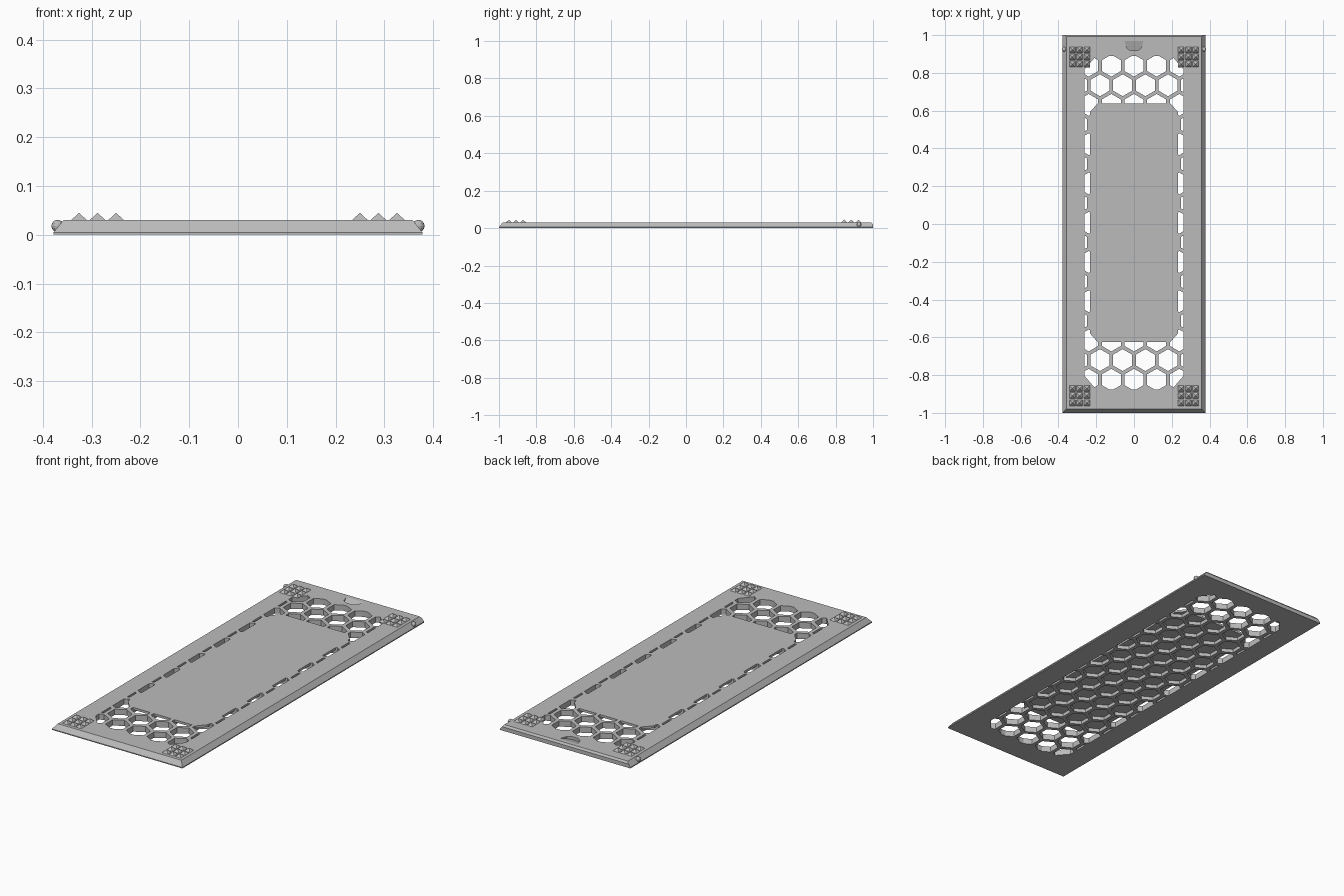
import bpy, bmesh, math

if "Cube" in bpy.data.objects:
    bpy.data.objects.remove(bpy.data.objects["Cube"])

grey = bpy.data.materials.new("plain grey")
grey.use_nodes = True
grey.diffuse_color = (0.5, 0.5, 0.5, 1)
grey.node_tree.nodes["Principled BSDF"].inputs["Base Color"].default_value = (0.5, 0.5, 0.5, 1)

TOP = 0.03
MID = 0.007      # y centre of the honeycomb


def make(name, bm, cutter=False):
    bmesh.ops.recalc_face_normals(bm, faces=bm.faces)
    mesh = bpy.data.meshes.new(name)
    bm.to_mesh(mesh)
    bm.free()
    mesh.materials.append(grey)
    ob = bpy.data.objects.new(name, mesh)
    bpy.context.scene.collection.objects.link(ob)
    if cutter:
        ob.hide_render = True
        ob.display_type = 'WIRE'
    return ob


def loft(bm, rings):
    """Skin equal-length rings of points and cap both ends."""
    rows = [[bm.verts.new(p) for p in ring] for ring in rings]
    n = len(rows[0])
    for a, b in zip(rows, rows[1:]):
        for i in range(n):
            j = (i + 1) % n
            bm.faces.new((a[i], a[j], b[j], b[i]))
    bm.faces.new(rows[0][::-1])
    bm.faces.new(rows[-1])


def prism(bm, outline, z0, z1):
    loft(bm, [[(x, y, z) for x, y in outline] for z in (z0, z1)])


def octagon(hx, hy, cx, cy):
    """Rectangle with clipped corners around the honeycomb centre."""
    quarter = [(hx, hy - cy), (hx - cx, hy)]
    pts = quarter + [(-x, y) for x, y in quarter[::-1]]
    pts += [(-x, -y) for x, y in pts]
    return [(x, y + MID) for x, y in pts]


def boolean(ob, cutter, operation):
    mod = ob.modifiers.new(cutter.name, 'BOOLEAN')
    mod.operation = operation
    mod.solver = 'EXACT'
    mod.object = cutter


# Lid panel: thin lip, sloped sides and front, small bevel at the back
def rect(hx, y0, y1, z):
    return [(-hx, y0, z), (hx, y0, z), (hx, y1, z), (-hx, y1, z)]


bm = bmesh.new()
loft(bm, [rect(0.378, -1, 1, 0), rect(0.378, -1, 1, 0.005),
          rect(0.366, -0.988, 1, 0.02), rect(0.358, -0.98, 0.992, TOP)])
panel = make("lid_panel", bm)

# Honeycomb openings, trimmed to a window and blocked by the middle plate
PITCH, RADIUS = 0.12, 0.058
bm = bmesh.new()
for row in range(-8, 9):
    shift = (row % 2) * PITCH / 2
    for col in range(-3, 3 + 1):
        cx, cy = col * PITCH + shift, MID + row * PITCH * math.sqrt(3) / 2
        hexagon = [(cx + RADIUS * math.sin(k * math.pi / 3),
                    cy + RADIUS * math.cos(k * math.pi / 3)) for k in range(6)]
        prism(bm, hexagon, -0.02, 0.06)
holes = make("honeycomb_cutter", bm, True)

bm = bmesh.new()
prism(bm, octagon(0.261, 0.882, 0.06, 0.07), -0.04, 0.08)
boolean(holes, make("window_cutter", bm, True), 'INTERSECT')

bm = bmesh.new()
prism(bm, octagon(0.232, 0.632, 0.04, 0.045), 0.018, 0.09)
boolean(holes, make("middle_plate_cutter", bm, True), 'DIFFERENCE')
boolean(panel, holes, 'DIFFERENCE')

# Thumb notch: floor slopes down from the back towards a rounded wall
bm = bmesh.new()
half = [(0.052, 0.972), (0.038, 0.93), (0.018, 0.918)]
arc = half + [(-x, y) for x, y in half[::-1]]
loft(bm, [[(x, y, TOP - (0.97 - y) * 0.3) for x, y in arc],
          [(x, y, 0.06) for x, y in arc]])
boolean(panel, make("thumb_notch_cutter", bm, True), 'DIFFERENCE')

# Grip pads: grids of small pyramids at the corners
for place, y0 in (("front", -0.909), ("back", 0.884)):
    for side, sx in (("left", 1), ("right", -1)):
        bm = bmesh.new()
        for i in (-1, 0, 1):
            for j in (-1, 0, 1):
                x, y, h = sx * 0.288 + i * 0.038, y0 + j * 0.038, 0.0165
                base = [bm.verts.new((x + a * h, y + b * h, TOP - 0.0005))
                        for a, b in ((-1, -1), (1, -1), (1, 1), (-1, 1))]
                tip = bm.verts.new((x, y, 0.045))
                bm.faces.new(base[::-1])
                for k in range(4):
                    bm.faces.new((base[k], base[(k + 1) % 4], tip))
        make(f"{place}_{side}_grip", bm)

# Snap bumps on the sides near the back
for side, sx in (("left", 1), ("right", -1)):
    bm = bmesh.new()
    bmesh.ops.create_uvsphere(bm, u_segments=12, v_segments=8, radius=0.0125)
    bmesh.ops.translate(bm, verts=bm.verts, vec=(sx * 0.37, 0.925, 0.018))
    make(f"{side}_snap_bump", bm)
